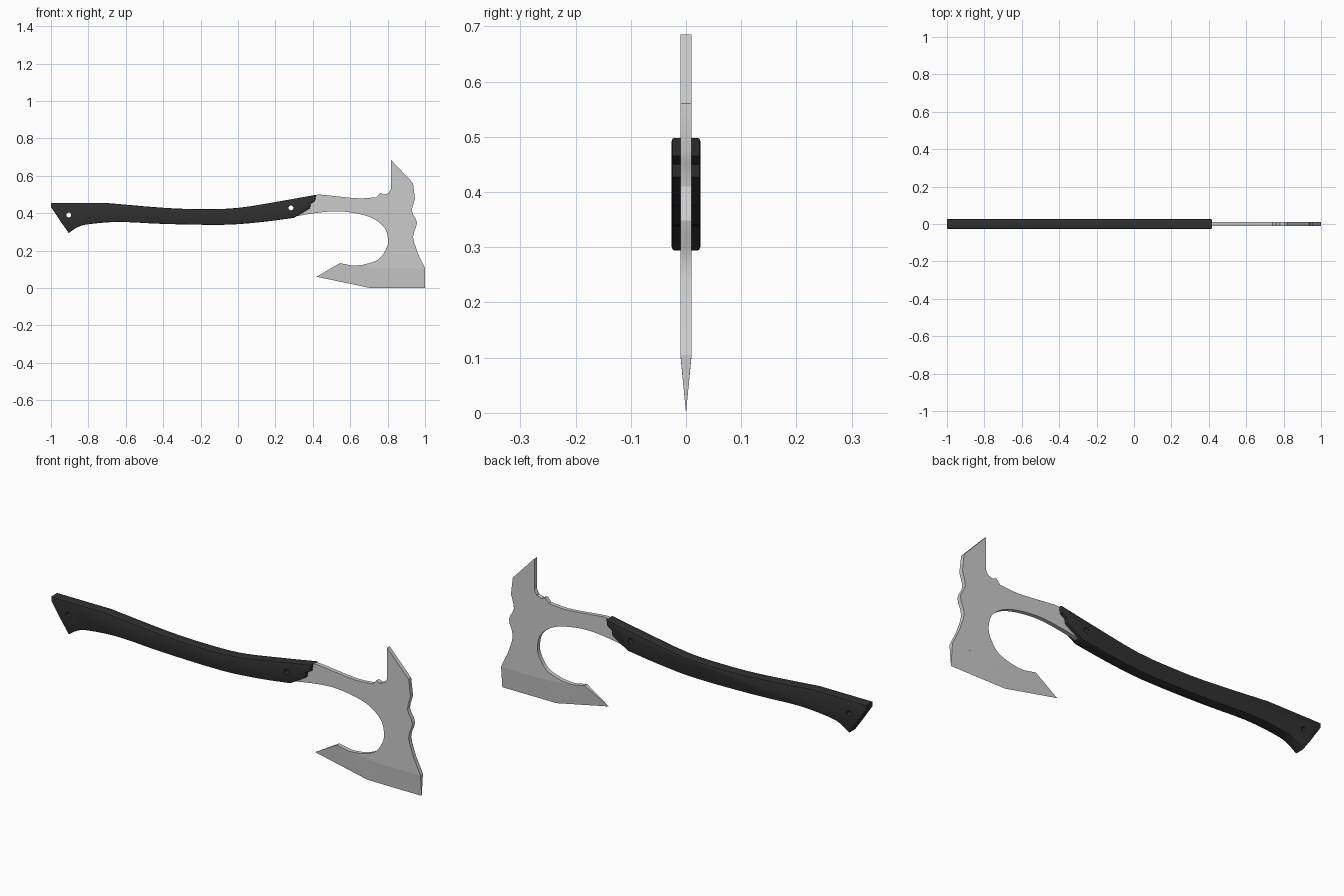
import bpy, bmesh, math
from mathutils import Vector

if "Cube" in bpy.data.objects:
    bpy.data.objects.remove(bpy.data.objects["Cube"])


def smooth_path(pts, steps=4):
    """Catmull-Rom interpolation through a few 2D points."""
    p = [Vector(q) for q in pts]
    p = [2 * p[0] - p[1]] + p + [2 * p[-1] - p[-2]]
    out = []
    for a, b, c, d in zip(p, p[1:], p[2:], p[3:]):
        for i in range(steps):
            t = i / steps
            out.append(0.5 * (2 * b + (c - a) * t + (2 * a - 5 * b + 4 * c - d) * t * t
                              + (3 * b - a - 3 * c + d) * t ** 3))
    return [tuple(q) for q in out] + [tuple(pts[-1])]


def finish(bm, name):
    bmesh.ops.recalc_face_normals(bm, faces=bm.faces)
    me = bpy.data.meshes.new(name)
    bm.to_mesh(me)
    bm.free()
    ob = bpy.data.objects.new(name, me)
    bpy.context.collection.objects.link(ob)
    return ob


def plate(name, outline, half, bevel=0.0):
    """Front-view outline extruded to both sides of y = 0, with chamfered rims."""
    bm = bmesh.new()
    face = bm.faces.new([bm.verts.new((x, -half, z)) for x, z in outline])
    ext = bmesh.ops.extrude_face_region(bm, geom=[face], use_keep_orig=True)
    new = [v for v in ext['geom'] if isinstance(v, bmesh.types.BMVert)]
    bmesh.ops.translate(bm, verts=new, vec=(0, 2 * half, 0))
    bmesh.ops.recalc_face_normals(bm, faces=bm.faces)
    if bevel:
        rims = [e for e in bm.edges if abs(e.verts[0].co.y - e.verts[1].co.y) < 1e-6]
        bmesh.ops.bevel(bm, geom=rims, offset=bevel, segments=2, profile=0.5, affect='EDGES')
    return finish(bm, name)


# Handle grip
top = smooth_path([(-.71, .455), (-.39, .428), (-.19, .422), (0, .428), (.22, .463), (.417, .498)], 3)
bottom = smooth_path([(.30, .375), (.13, .353), (-.07, .338), (-.39, .342), (-.63, .353),
                      (-.79, .342), (-.855, .326), (-.905, .294)], 3)
scallops = [(.412, .465), (.388, .45), (.385, .427), (.355, .408)]
butt = [(-.95, .358), (-1, .433), (-1, .455)]
handle = plate("handle", top + scallops + bottom + butt, .026, .005)

# Lanyard and rivet holes
for x, z in [(-.905, .39), (.283, .428)]:
    bpy.ops.mesh.primitive_cylinder_add(vertices=24, radius=.013, depth=.2, location=(x, 0, z),
                                        rotation=(math.pi / 2, 0, 0))
    cutter = bpy.context.object
    cutter.name = "hole_cutter"
    mod = handle.modifiers.new("hole", 'BOOLEAN')
    mod.object = cutter
    mod.operation = 'DIFFERENCE'
    mod.solver = 'EXACT'
    bpy.context.view_layer.objects.active = handle
    bpy.ops.object.modifier_apply(modifier=mod.name)
    bpy.data.objects.remove(cutter)

mat = bpy.data.materials.new("black_grip")
mat.diffuse_color = (.03, .03, .03, 1)
mat.use_nodes = True
mat.node_tree.nodes["Principled BSDF"].inputs["Base Color"].default_value = mat.diffuse_color
handle.data.materials.clear()
handle.data.materials.append(mat)

# Axe head: neck, rear spike, wavy front edge and beard arch
neck_top = smooth_path([(.41, .495), (.44, .499), (.545, .488), (.65, .479), (.74, .485)], 3)
spike = [(.76, .508), (.78, .499), (.805, .507), (.818, .53), (.818, .685), (.936, .56)]
front = smooth_path([(.946, .476), (.93, .41), (.957, .348), (.936, .273), (.963, .182)], 3)
ridge = [(1, .105), (.78, .103), (.61, .12)]
arch = smooth_path([(.64, .121), (.685, .128), (.754, .155), (.797, .22), (.80, .275), (.78, .326),
                    (.717, .374), (.626, .40), (.52, .41), (.41, .40), (.31, .383)], 4)
head = plate("axe_head", [(.34, .44)] + neck_top + spike + front + ridge + arch, .01)

# Cutting edge: wedge from the ridge down to a sharp line
bm = bmesh.new()
tip, mid, heel = [bm.verts.new((x, 0, z)) for x, z in [(.42, .06), (.706, 0), (1, 0)]]
sides = []
for y in (-.01, .01):
    r = [bm.verts.new((x, y, z)) for x, z in [(.545, .133)] + ridge[::-1]]
    bm.faces.new((tip, mid, r[0]))
    bm.faces.new((r[0], mid, r[1]))
    bm.faces.new((r[1], mid, r[2]))
    bm.faces.new((r[2], mid, heel, r[3]))
    sides.append(r)
a, b = sides
bm.faces.new((tip, a[0], b[0]))
bm.faces.new((heel, a[3], b[3]))
for i in range(3):
    bm.faces.new((a[i], a[i + 1], b[i + 1], b[i]))
edge = finish(bm, "cutting_edge")

# Smooth the long curves, keep corners crisp
for ob in (handle, head):
    bpy.ops.object.select_all(action='DESELECT')
    ob.select_set(True)
    bpy.context.view_layer.objects.active = ob
    bpy.ops.object.shade_smooth_by_angle(angle=math.radians(25))
